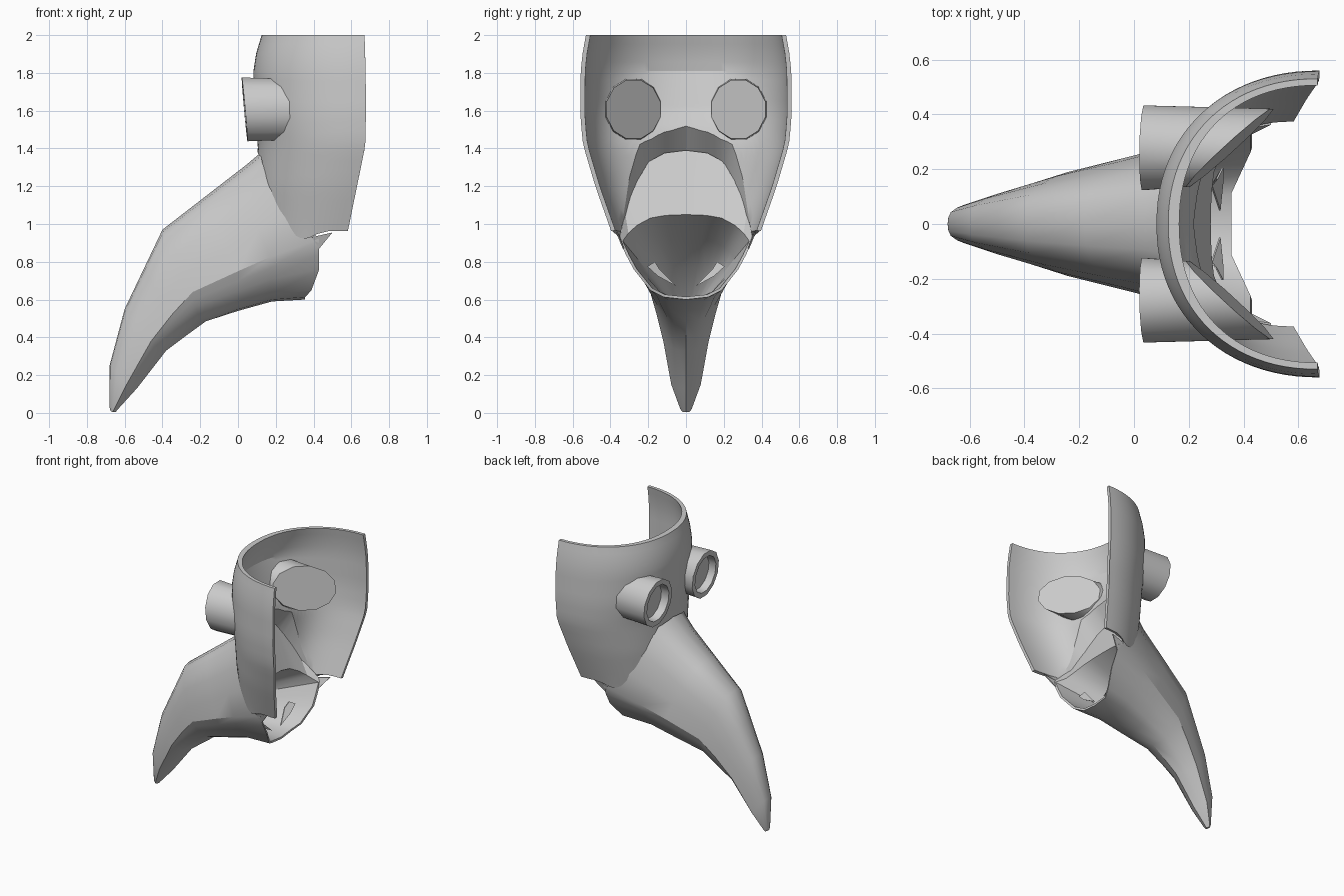
import bpy, math

cube = bpy.data.objects.get("Cube")
if cube:
    bpy.data.objects.remove(cube, do_unlink=True)

grey = bpy.data.materials.new("plain_grey")
grey.use_nodes = True
grey.diffuse_color = (0.6, 0.6, 0.6, 1)
grey.node_tree.nodes["Principled BSDF"].inputs["Base Color"].default_value = (0.6, 0.6, 0.6, 1)


def build(name, verts, faces, angle):
    mesh = bpy.data.meshes.new(name)
    mesh.from_pydata(verts, [], faces)
    mesh.materials.append(grey)
    obj = bpy.data.objects.new(name, mesh)
    bpy.context.collection.objects.link(obj)
    bpy.ops.object.select_all(action='DESELECT')
    obj.select_set(True)
    bpy.context.view_layer.objects.active = obj
    bpy.ops.object.mode_set(mode='EDIT')
    bpy.ops.mesh.select_all(action='SELECT')
    bpy.ops.mesh.normals_make_consistent(inside=False)
    bpy.ops.object.mode_set(mode='OBJECT')
    bpy.ops.object.shade_smooth_by_angle(angle=math.radians(angle))


def lerp(table, t, col=1):
    """Linear lookup in a table sorted by its first column."""
    if t <= table[0][0]:
        return table[0][col]
    for a, b in zip(table, table[1:]):
        if t <= b[0]:
            f = (t - a[0]) / (b[0] - a[0])
            return a[col] + f * (b[col] - a[col])
    return table[-1][col]


def loft(name, rings, closed_loop=False, angle=30):
    """Skin rings of points; either capped tubes or a loop of open rows."""
    n, count = len(rings[0]), len(rings)
    verts = [p for r in rings for p in r]
    faces = []
    for k in range(count if closed_loop else count - 1):
        m = (k + 1) % count
        for i in range(n - 1 if closed_loop else n):
            j = (i + 1) % n
            faces.append((k * n + i, k * n + j, m * n + j, m * n + i))
    if closed_loop:
        faces += [tuple(k * n for k in range(count)),
                  tuple(k * n + n - 1 for k in range(count))]
    else:
        faces += [tuple(range(n)), tuple(range((count - 1) * n, count * n))]
    build(name, verts, faces, angle)


# Face shell: height, front x, half width, back x, thickness at the front
PROFILE = [(0.93, 0.11, 0.385, 0.575, 0.10), (1.2, 0.10, 0.48, 0.63, 0.13),
           (1.42, 0.105, 0.545, 0.675, 0.145), (1.52, 0.092, 0.555, 0.676, 0.125),
           (1.6, 0.085, 0.56, 0.677, 0.085), (1.81, 0.082, 0.557, 0.676, 0.03),
           (1.9, 0.095, 0.548, 0.673, 0.035), (2.0, 0.125, 0.53, 0.67, 0.04)]
SIDE_THICKNESS = 0.024
# Lower edge height against half width, outside and inside
ARCH_OUT = [(0, 1.385), (0.15, 1.36), (0.22, 1.27), (0.29, 1.07), (0.33, 0.93), (0.35, 0.925), (0.39, 0.965)]
ARCH_IN = [(0, 1.52), (0.12, 1.485), (0.25, 1.42), (0.3, 1.25), (0.345, 0.96), (0.38, 0.97)]
RIM_LINE = 1.81


def shell_point(theta, z, inner):
    front, half, back, thick = (lerp(PROFILE, z, c) for c in (1, 2, 3, 4))
    c, s = max(0, math.cos(theta)), math.sin(theta)
    inset = inner * (SIDE_THICKNESS + (thick - SIDE_THICKNESS) * c * c)
    return (back - (back - front - inset) * c ** 0.93,
            (half - inner * SIDE_THICKNESS) * math.copysign(abs(s) ** 0.93, s), z)


def low_edge(theta, inner, arch):
    z = RIM_LINE
    while z > 0.925 and z > lerp(arch, abs(shell_point(theta, z, inner)[1])):
        z -= 0.004
    return z


COLS, ROWS, RIM_ROWS = 48, 16, 4
angles = [math.pi * (i / COLS - 0.5) for i in range(COLS + 1)]
rings = []
for inner, arch in ((0, ARCH_OUT), (1, ARCH_IN)):
    lows = [low_edge(t, inner, arch) for t in angles]
    side = [[shell_point(t, lo + (RIM_LINE - lo) * k / ROWS, inner) for t, lo in zip(angles, lows)]
            for k in range(ROWS + 1)]
    side += [[shell_point(t, RIM_LINE + (2 - RIM_LINE) * k / RIM_ROWS, inner) for t in angles]
             for k in range(1, RIM_ROWS + 1)]
    rings += side[::-1] if inner else side
loft("face_shell", rings, closed_loop=True, angle=22)

# Beak: each station has a ridge top, a widest side point and an underside point
UPPER = [(1, 0), (0.97, 0.32), (0.87, 0.56), (0.6, 0.77), (0.3, 0.91), (0, 1)]
LOWER = [(0.25, 0.9), (0.5, 0.78), (0.85, 0.53), (0.96, 0.33), (1, 0)]


def section(top, side, under):
    rear = under[0] > 0.1  # the chin end has a squarer floor and a steeper back
    bend, flat, full = (0.6, 0.33, 0.78) if rear else (1, 0, 1)
    half = []
    for h, w in UPPER:
        half.append((side[0] + h ** bend * (top[0] - side[0]), side[1] * w,
                     side[2] + h * (top[1] - side[2])))
    for d, w in LOWER:
        f = min(1, max(0, (w - flat) / (full - flat)))
        half.append((under[0] + f * (side[0] - under[0]), side[1] * w,
                     side[2] + d * (under[1] - side[2])))
    return half + [(x, -y, z) for x, y, z in half[-2:0:-1]]


OUTER = [((-0.675, 0.01), (-0.663, 0.018, 0.004), (-0.648, 0.004)),
         ((-0.68, 0.03), (-0.655, 0.03, 0.02), (-0.635, 0.02)),
         ((-0.68, 0.25), (-0.59, 0.078, 0.15), (-0.535, 0.13)),
         ((-0.60, 0.55), (-0.46, 0.12, 0.38), (-0.38, 0.33)),
         ((-0.50, 0.76), (-0.35, 0.155, 0.52), (-0.28, 0.405)),
         ((-0.40, 0.97), (-0.24, 0.19, 0.64), (-0.17, 0.485)),
         ((-0.18, 1.14), (0.0, 0.25, 0.75), (0.0, 0.54)),
         ((0.04, 1.31), (0.17, 0.295, 0.825), (0.18, 0.59)),
         ((0.135, 1.39), (0.43, 0.355, 0.92), (0.355, 0.60))]
CAVITY = [((0.28, 1.05), (0.425, 0.335, 0.91), (0.355, 0.615)),
          ((0.05, 0.92), (0.16, 0.26, 0.82), (0.16, 0.61)),
          ((-0.18, 0.77), (-0.05, 0.19, 0.73), (-0.03, 0.575)),
          ((-0.34, 0.57), (-0.3, 0.06, 0.56), (-0.28, 0.52))]
loft("beak", [section(*s) for s in OUTER + CAVITY])

# Eye pieces: tapered tube, rim, recessed lens in front, slanted cap inside
SIDES = 12
for sign, label in ((1, "left"), (-1, "right")):
    def eye_ring(scale, depth, slope, tilt):
        ring = []
        for i in range(SIDES):
            a = 2 * math.pi * (i + 0.5) / SIDES
            dy, dz = 0.16 * scale * math.cos(a), 0.175 * scale * math.sin(a)
            ring.append((depth + slope * dy - tilt * dz, sign * (0.278 + dy), 1.607 + dz))
        return ring
    loft("eye_piece_" + label,
         [eye_ring(0.74, 0.09, 0, 0.09), eye_ring(0.78, 0.035, 0.02, 0.09),
          eye_ring(1.0, 0.035, 0.02, 0.09), eye_ring(0.92, 0.35, 1.08, 0.16)], angle=35)

    # Thin breathing slats inside the chin
    slat = [(0.31, 0.05, 0.67), (0.32, 0.15, 0.725), (0.32, 0.205, 0.775),
            (0.30, 0.165, 0.80), (0.28, 0.14, 0.76)]
    loft("chin_slat_" + label,
         [[(x + off, sign * y, z) for x, y, z in slat] for off in (0, 0.006)])

    # Small webs joining chin and cheek
    web = [(0.39, 0.355, 0.93), (0.50, 0.37, 0.955), (0.43, 0.335, 0.87)]
    loft("cheek_web_" + label,
         [[(x, sign * (y + off), z) for x, y, z in web] for off in (0, -0.008)])
